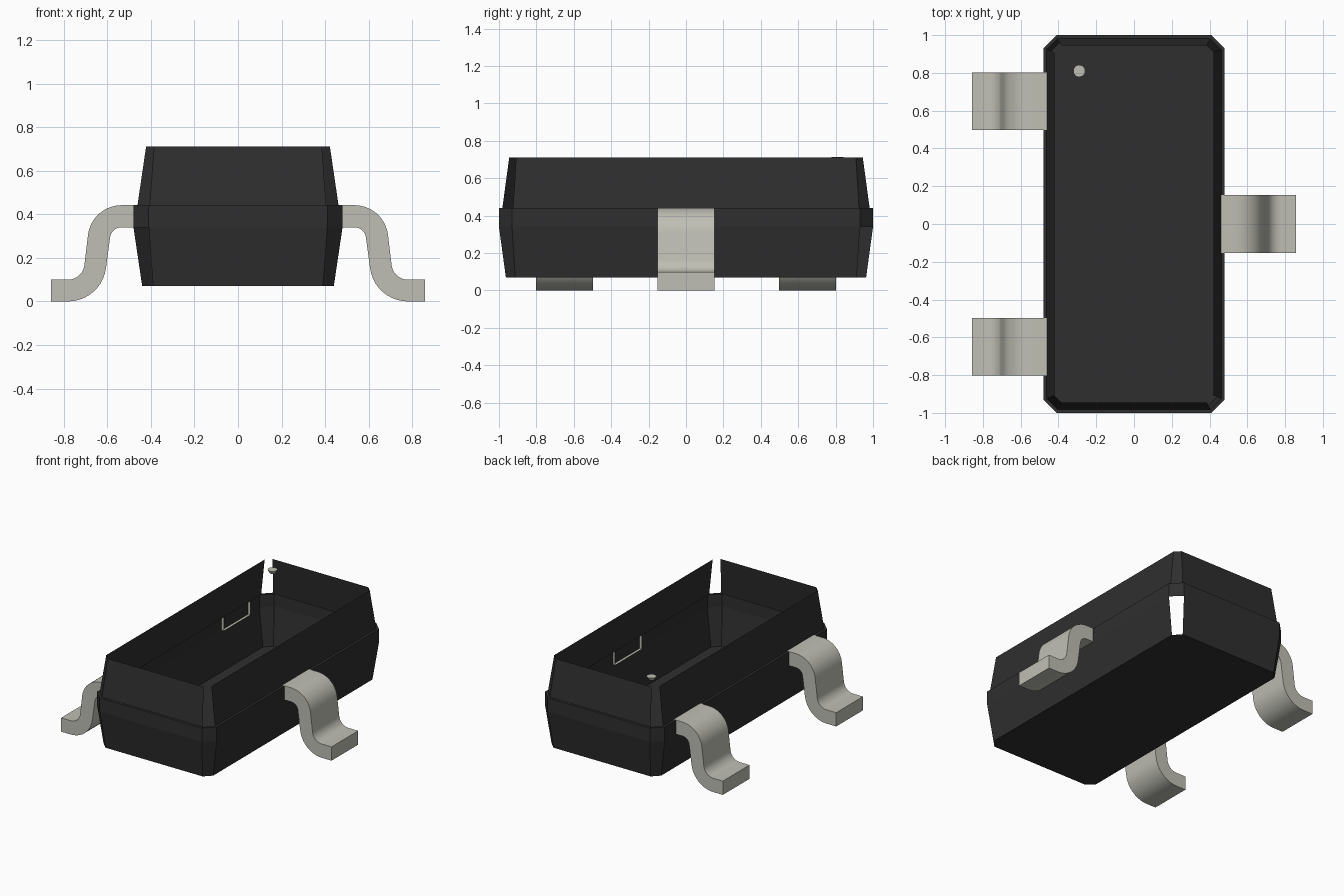
import bpy, bmesh, math

cube = bpy.data.objects.get("Cube")
if cube:
    bpy.data.objects.remove(cube, do_unlink=True)


def make_material(name, color):
    m = bpy.data.materials.new(name)
    m.use_nodes = True
    m.diffuse_color = (*color, 1)
    m.node_tree.nodes["Principled BSDF"].inputs["Base Color"].default_value = (*color, 1)
    return m


black = make_material("black plastic", (0.028, 0.028, 0.028))
metal = make_material("dull tin", (0.52, 0.52, 0.46))


def add_object(name, bm, mat):
    mesh = bpy.data.meshes.new(name)
    bm.to_mesh(mesh)
    bm.free()
    mesh.materials.append(mat)
    ob = bpy.data.objects.new(name, mesh)
    bpy.context.collection.objects.link(ob)
    return ob


# Body: stacked chamfered rectangles (half x, half y, chamfer, z), open at the top
LEVELS = [(0.44, 0.963, 0.05, 0.07), (0.48, 1.0, 0.07, 0.34), (0.48, 1.0, 0.07, 0.44),
          (0.462, 0.982, 0.057, 0.44), (0.422, 0.945, 0.037, 0.712)]
# Open corner slots: (band, corner sign x, corner sign y)
SLOTS = {(0, 1, 1), (0, -1, -1), (3, -1, 1), (3, 1, -1)}


def ring(bm, hx, hy, c, z):
    pts = [(hx, -hy + c), (hx, hy - c), (hx - c, hy), (-hx + c, hy),
           (-hx, hy - c), (-hx, -hy + c), (-hx + c, -hy), (hx - c, -hy)]
    return [bm.verts.new((x, y, z)) for x, y in pts]


CORNERS = {1: (1, 1), 3: (-1, 1), 5: (-1, -1), 7: (1, -1)}
bm = bmesh.new()
rings = [ring(bm, *level) for level in LEVELS]
bm.faces.new(reversed(rings[0]))
for band, (low, high) in enumerate(zip(rings, rings[1:])):
    for i in range(8):
        if i in CORNERS and (band, *CORNERS[i]) in SLOTS:
            continue
        j = (i + 1) % 8
        bm.faces.new((low[i], low[j], high[j], high[i]))
add_object("body_shell", bm, black)


# Leads: an S-bent strip, profile in x and z, swept along y, inner end open
def arc(cx, cz, r, a0, a1, steps=10):
    angles = [math.radians(a0 + (a1 - a0) * k / steps) for k in range(steps + 1)]
    return [(cx + r * math.cos(a), cz + r * math.sin(a)) for a in angles]


def make_lead(name, side, y, half=0.153):
    upper = [(0.461, 0.442)] + arc(0.535, 0.287, 0.155, 90, 7) \
        + arc(0.78, 0.175, 0.075, 187, 270) + [(0.858, 0.10)]
    lower = [(0.461, 0.34)] + arc(0.535, 0.287, 0.053, 90, 7) \
        + arc(0.78, 0.175, 0.175, 187, 270) + [(0.858, 0.0)]
    bm = bmesh.new()

    def row(points, dy):
        return [bm.verts.new((side * px, y + dy, pz)) for px, pz in points]
    a, b = row(upper, -half), row(upper, half)
    c, d = row(lower, -half), row(lower, half)
    for k in range(len(a) - 1):
        for p, q in ((a, b), (b, d), (d, c), (c, a)):
            bm.faces.new((p[k], p[k + 1], q[k + 1], q[k]))
    bm.faces.new((a[-1], c[-1], d[-1], b[-1]))
    bmesh.ops.recalc_face_normals(bm, faces=bm.faces)
    ob = add_object(name, bm, metal)
    bpy.ops.object.select_all(action='DESELECT')
    ob.select_set(True)
    bpy.context.view_layer.objects.active = ob
    bpy.ops.object.shade_smooth_by_angle(angle=math.radians(30))


make_lead("left_lead", 1, 0.0)
make_lead("right_front_lead", -1, -0.65)
make_lead("right_back_lead", -1, 0.65)

# Pin marker: small tapered stud at the top rim level
bm = bmesh.new()
bmesh.ops.create_cone(bm, cap_ends=True, segments=10, radius1=0.018, radius2=0.033, depth=0.025)
bmesh.ops.translate(bm, verts=bm.verts, vec=(-0.29, 0.81, 0.70))
add_object("pin_marker", bm, metal)
